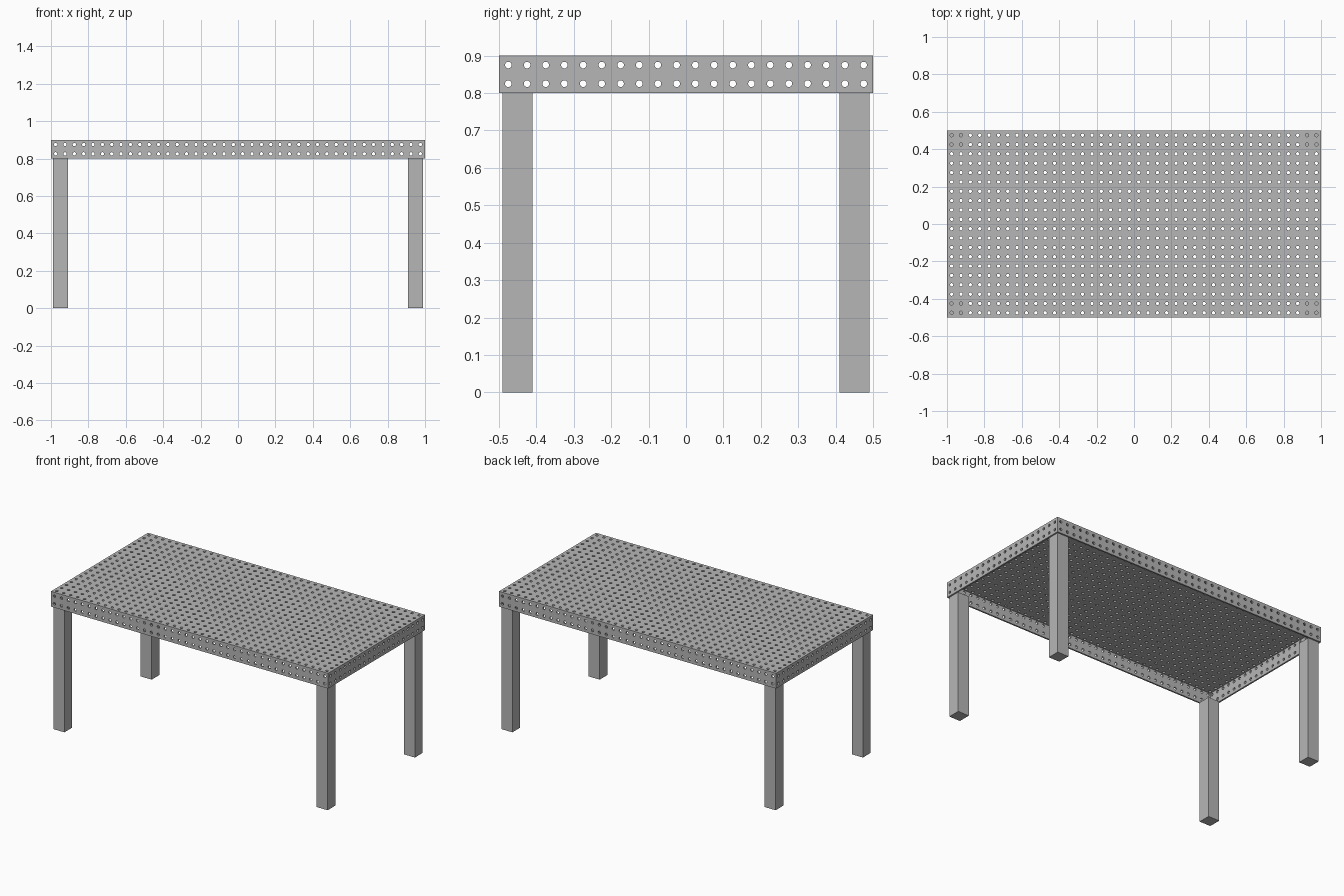
import bpy
import bmesh
import math
from mathutils import Vector

cube = bpy.data.objects.get("Cube")
if cube:
    bpy.data.objects.remove(cube, do_unlink=True)

PITCH = 0.05
RADIUS = 0.009
SIDES = 12
THICK = 0.01
HALF_X, HALF_Y = 1.0, 0.5
TOP, SKIRT_BOTTOM = 0.9, 0.8
LEG = 0.08

steel = bpy.data.materials.new("grey steel")
steel.use_nodes = True
grey = (0.47, 0.47, 0.47, 1)
steel.diffuse_color = grey
steel.node_tree.nodes["Principled BSDF"].inputs["Base Color"].default_value = grey


def add_object(name, bm):
    mesh = bpy.data.meshes.new(name)
    bm.to_mesh(mesh)
    bm.free()
    mesh.materials.append(steel)
    obj = bpy.data.objects.new(name, mesh)
    bpy.context.collection.objects.link(obj)
    return obj


def perforated_sheet(bm, origin, u, v, columns, rows):
    """Grid of square cells, each with a round hole; outward side is u x v."""
    origin, u, v = Vector(origin), Vector(u), Vector(v)
    angles = [math.tau * (i + 0.5) / SIDES for i in range(SIDES)]
    for col in range(columns):
        for row in range(rows):
            centre = origin + (u * (col + 0.5) + v * (row + 0.5)) * PITCH
            inner, outer = [], []
            for a in angles:
                ray = u * math.cos(a) + v * math.sin(a)
                reach = PITCH / 2 / max(abs(math.cos(a)), abs(math.sin(a)))
                inner.append(bm.verts.new(centre + ray * RADIUS))
                outer.append(bm.verts.new(centre + ray * reach))
            for i in range(SIDES):
                j = (i + 1) % SIDES
                bm.faces.new((inner[i], outer[i], outer[j], inner[j]))


# Tabletop: top sheet and four skirts welded into an open box
bm = bmesh.new()
nx, ny = round(2 * HALF_X / PITCH), round(2 * HALF_Y / PITCH)
nz = round((TOP - SKIRT_BOTTOM) / PITCH)
perforated_sheet(bm, (-HALF_X, -HALF_Y, TOP), (1, 0, 0), (0, 1, 0), nx, ny)
for s in (1, -1):
    perforated_sheet(bm, (-s * HALF_X, -s * HALF_Y, SKIRT_BOTTOM),
                     (s, 0, 0), (0, 0, 1), nx, nz)
    perforated_sheet(bm, (s * HALF_X, -s * HALF_Y, SKIRT_BOTTOM),
                     (0, s, 0), (0, 0, 1), ny, nz)
bmesh.ops.remove_doubles(bm, verts=bm.verts, dist=0.0005)
tabletop = add_object("perforated_tabletop", bm)
plate = tabletop.modifiers.new("plate thickness", "SOLIDIFY")
plate.thickness = THICK
plate.offset = -1
plate.use_even_offset = True

# Legs: square posts just inside the skirts
inset = THICK + LEG / 2
for x_name, sx in (("left", 1), ("right", -1)):
    for y_name, sy in (("front", -1), ("back", 1)):
        bm = bmesh.new()
        bmesh.ops.create_cube(bm, size=1)
        bmesh.ops.scale(bm, vec=(LEG, LEG, SKIRT_BOTTOM), verts=bm.verts)
        leg = add_object(f"{y_name}_{x_name}_leg", bm)
        leg.location = (sx * (HALF_X - inset), sy * (HALF_Y - inset), SKIRT_BOTTOM / 2)
